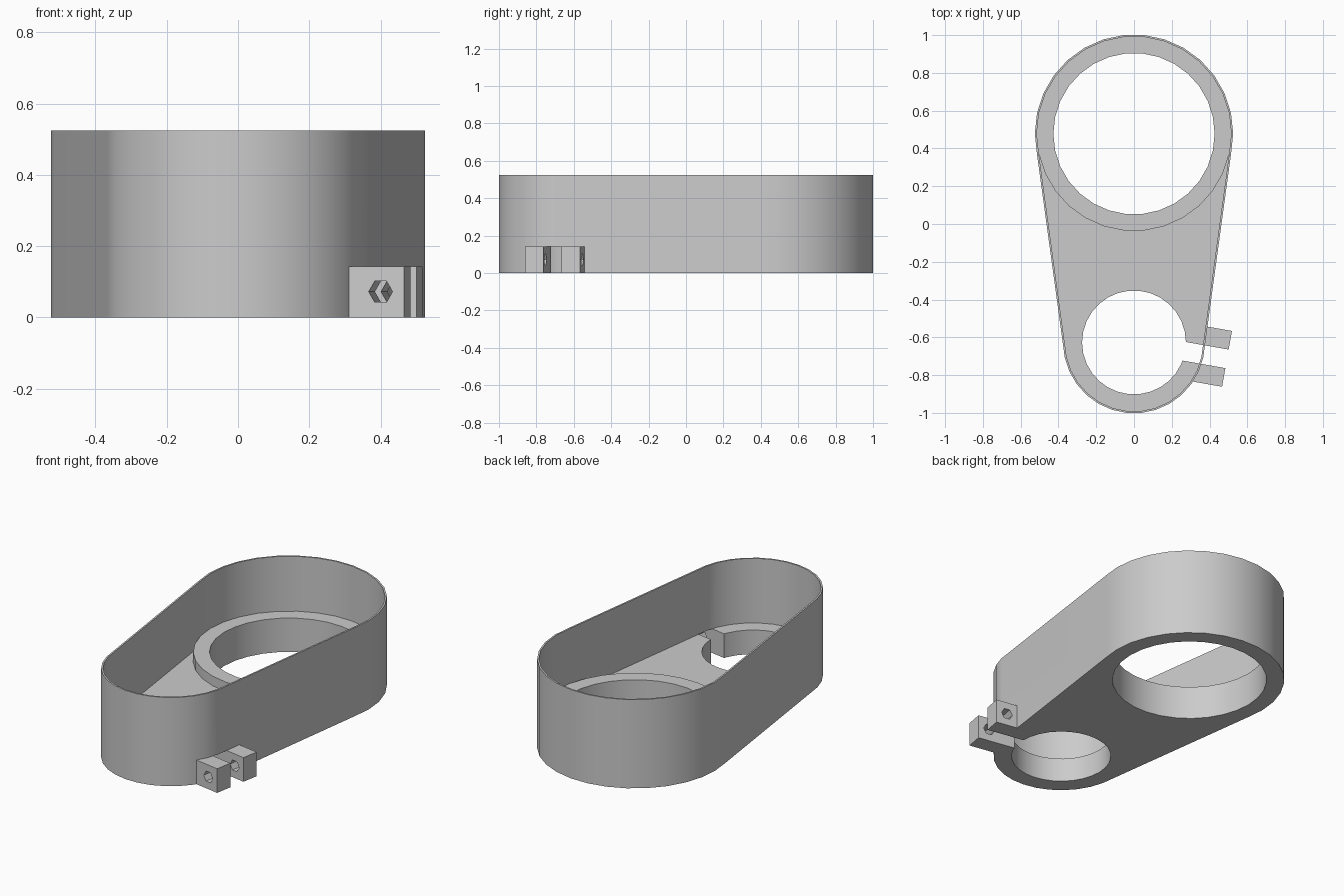
import bpy
import bmesh
from math import sin, cos, radians
from mathutils import Matrix, Vector

if "Cube" in bpy.data.objects:
    bpy.data.objects.remove(bpy.data.objects["Cube"])

# Main dimensions
BIG_Y, BIG_R, BIG_HOLE = 0.478, 0.525, 0.427
SMALL_Y, SMALL_R, SMALL_HOLE = -0.627, 0.375, 0.275
HEIGHT, FLOOR, RING, WALL = 0.525, 0.143, 0.2, 0.01
STEP = 12

grey = bpy.data.materials.new("plain_grey")
grey.use_nodes = True
grey.diffuse_color = (0.6, 0.6, 0.6, 1)
grey.node_tree.nodes["Principled BSDF"].inputs["Base Color"].default_value = (0.6, 0.6, 0.6, 1)


def arc(y, r, start=0, end=360 - STEP):
    return [(r * cos(radians(a)), y + r * sin(radians(a))) for a in range(start, end + 1, STEP)]


def outline(inset=0):
    """Tapered outline wrapped around both circles."""
    return arc(BIG_Y, BIG_R - inset, -12, 192) + arc(SMALL_Y, SMALL_R - inset, 192, 348)


def rect(u0, u1, v0, v1):
    return [(u0, v0), (u1, v0), (u1, v1), (u0, v1)]


def prism(name, points, z0, z1, matrix=None):
    bm = bmesh.new()
    base = bm.faces.new([bm.verts.new((x, y, z0)) for x, y in points])
    top = bmesh.ops.extrude_face_region(bm, geom=[base])["geom"]
    moved = [v for v in top if isinstance(v, bmesh.types.BMVert)]
    bmesh.ops.translate(bm, verts=moved, vec=Vector((0, 0, z1 - z0)))
    if matrix:
        bm.transform(matrix)
    bmesh.ops.recalc_face_normals(bm, faces=bm.faces)
    mesh = bpy.data.meshes.new(name)
    bm.to_mesh(mesh)
    bm.free()
    mesh.materials.append(grey)
    obj = bpy.data.objects.new(name, mesh)
    bpy.context.collection.objects.link(obj)
    return obj


def select(obj):
    bpy.ops.object.select_all(action="DESELECT")
    obj.select_set(True)
    bpy.context.view_layer.objects.active = obj


def cut(obj, points, z0, z1, matrix=None):
    cutter = prism("cutter", points, z0, z1, matrix)
    cutter.hide_render = True
    mod = obj.modifiers.new("cut", "BOOLEAN")
    mod.operation, mod.solver, mod.object = "DIFFERENCE", "EXACT", cutter
    select(obj)
    bpy.ops.object.modifier_apply(modifier=mod.name)
    bpy.data.objects.remove(cutter)


# The clamp sits on an axis turned slightly towards the front
clamp = Matrix.Translation((0, SMALL_Y, 0)) @ Matrix.Rotation(radians(-10), 4, "Z")
slit = rect(0.1, 0.6, -0.05, 0.05)

# Thin outer wall, slit only at floor level
wall = prism("outer_wall", outline(), 0, HEIGHT)
cut(wall, outline(WALL), -0.1, HEIGHT + 0.1)
cut(wall, slit, -0.1, FLOOR, clamp)

# Floor plate with both bores and the clamp slit
floor = prism("floor_plate", outline(WALL), 0, FLOOR)
cut(floor, arc(BIG_Y, BIG_HOLE), -0.1, 0.3)
cut(floor, arc(SMALL_Y, SMALL_HOLE), -0.1, 0.3)
cut(floor, slit, -0.1, 0.3, clamp)

# Raised ring round the large bore
ring = prism("raised_ring", arc(BIG_Y, BIG_R - WALL), FLOOR, RING)
cut(ring, arc(BIG_Y, BIG_HOLE), 0, 0.4)

# Clamp lugs with a hexagonal bolt hole through both
hexagon = [(0.433 + 0.034 * cos(radians(a)), 0.034 * sin(radians(a))) for a in range(0, 360, 60)]
bolt = clamp @ Matrix.Translation((0, 0, 0.072)) @ Matrix.Rotation(radians(90), 4, "X")
lugs = []
for name, v0 in (("rear_clamp_lug", 0.05), ("front_clamp_lug", -0.15)):
    lug = prism(name, rect(0.32, 0.5, v0, v0 + 0.1), 0, FLOOR, clamp)
    cut(lug, hexagon, -0.3, 0.3, bolt)
    lugs.append(lug)

# Smooth curved walls, crisp edges
for obj in [wall, floor, ring] + lugs:
    select(obj)
    bpy.ops.object.shade_smooth_by_angle(angle=radians(30))
    obj.modifiers.new("flat_sides", "WEIGHTED_NORMAL").keep_sharp = True
